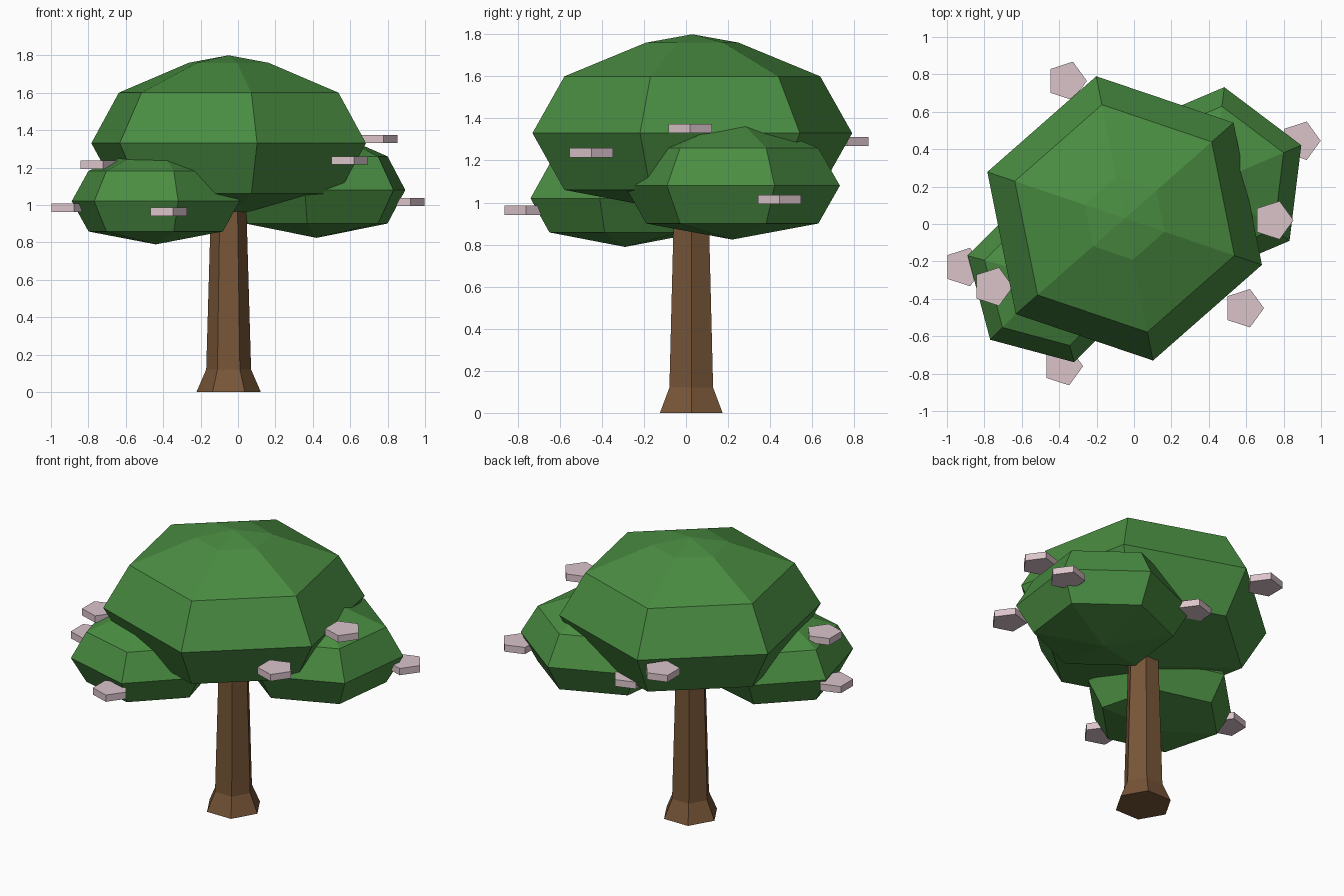
import bpy, bmesh
from math import cos, sin, radians, tau

cube = bpy.data.objects.get("Cube")
if cube:
    bpy.data.objects.remove(cube)


def material(name, colour):
    mat = bpy.data.materials.new(name)
    mat.use_nodes = True
    mat.diffuse_color = (*colour, 1)
    mat.node_tree.nodes["Principled BSDF"].inputs["Base Color"].default_value = (*colour, 1)
    return mat


def faceted(name, centre, profile, sides, phase, mat):
    """Spin a (radius, height) profile into a flat-shaded solid, bottom to top."""
    bm = bmesh.new()
    rings = []
    for r, z in profile:
        count = sides if r > 0 else 1
        rings.append([bm.verts.new((r * cos(radians(phase) + tau * i / sides),
                                    r * sin(radians(phase) + tau * i / sides), z))
                      for i in range(count)])
    for low, high in zip(rings, rings[1:]):
        for i in range(sides):
            j = (i + 1) % sides
            corners = [low[i % len(low)], low[j % len(low)],
                       high[j % len(high)], high[i % len(high)]]
            bm.faces.new(list(dict.fromkeys(corners)))
    for ring in (rings[0][::-1], rings[-1]):
        if len(ring) > 1:
            bm.faces.new(ring)
    bmesh.ops.recalc_face_normals(bm, faces=bm.faces)
    mesh = bpy.data.meshes.new(name)
    bm.to_mesh(mesh)
    bm.free()
    mesh.materials.append(mat)
    obj = bpy.data.objects.new(name, mesh)
    obj.location = centre
    bpy.context.collection.objects.link(obj)
    return obj


leaf = material("leaf green", (0.068, 0.265, 0.054))
bark = material("bark brown", (0.185, 0.092, 0.039))
petal = material("pale pink", (0.70, 0.55, 0.59))

# Trunk with a flared foot
faceted("trunk", (-0.05, 0.025, 0),
        [(0.172, 0), (0.12, 0.12), (0.093, 1.05)], 6, 0, bark)

# Leaf clumps share one squashed dome profile at different scales
dome = [(0, -0.385), (0.62, -0.27), (0.775, 0), (0.62, 0.27), (0.225, 0.43), (0, 0.47)]
for name, centre, scale, phase in (
        ("main_canopy", (-0.05, 0.03, 1.33), 1, 41.3),
        ("left_canopy", (0.42, 0.22, 1.08), 0.665, 23),
        ("right_canopy", (-0.44, -0.29, 1.02), 0.6, 45)):
    faceted(name, centre, [(r * scale, z * scale) for r, z in dome], 6, phase, leaf)

# Five-sided blossoms set into the edges of the clumps
blossoms = [(-0.36, 0.765, 1.29), (0.89, 0.445, 1.015), (0.745, 0.02, 1.352),
            (0.587, -0.45, 1.237), (-0.38, -0.76, 0.963), (-0.91, -0.23, 0.985),
            (-0.755, -0.335, 1.215), (0.015, 0.555, 1.065)]
for n, centre in enumerate(blossoms, 1):
    faceted(f"blossom_{n}", centre, [(0.108, -0.022), (0.108, 0.022)], 5, 0, petal)
